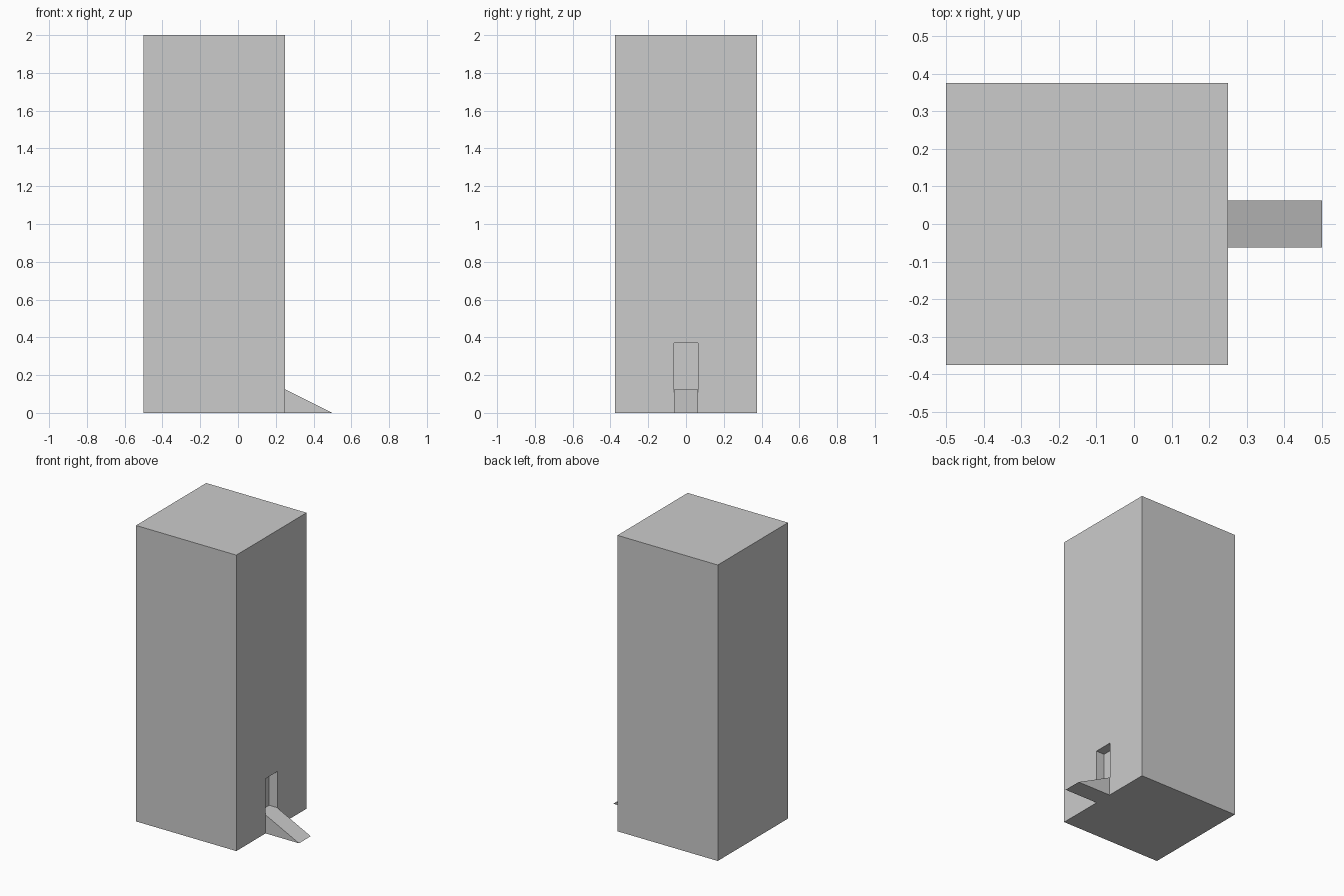
import bpy, bmesh

if "Cube" in bpy.data.objects:
    bpy.data.objects.remove(bpy.data.objects["Cube"])

HALF_W = 0.0625   # half width of doorway and ramp
FACE_X = 0.25     # wall that carries the doorway


def make_object(name, bm):
    bmesh.ops.recalc_face_normals(bm, faces=bm.faces)
    mesh = bpy.data.meshes.new(name)
    bm.to_mesh(mesh)
    bm.free()
    obj = bpy.data.objects.new(name, mesh)
    bpy.context.collection.objects.link(obj)
    return obj


def box(name, lo, hi):
    bm = bmesh.new()
    bmesh.ops.create_cube(bm, size=1)
    for v in bm.verts:
        v.co = [lo[i] if v.co[i] < 0 else hi[i] for i in range(3)]
    return make_object(name, bm)


def prism(name, profile, y0, y1):
    # Extrude an x-z profile along y
    bm = bmesh.new()
    face = bm.faces.new([bm.verts.new((x, y0, z)) for x, z in profile])
    ext = bmesh.ops.extrude_face_region(bm, geom=[face])
    for v in ext["geom"]:
        if isinstance(v, bmesh.types.BMVert):
            v.co.y = y1
    return make_object(name, bm)


# Tall tower block
tower = box("tower", (-0.5, -0.375, 0), (FACE_X, 0.375, 2))

# Shallow doorway recess cut into the right wall
cutter = box("doorway_cutter", (FACE_X - 0.0625, -HALF_W - 0.002, 0.125),
             (FACE_X + 0.1, HALF_W + 0.002, 0.37))
cutter.hide_render = True
cutter.hide_viewport = False
cutter.display_type = 'WIRE'
cut = tower.modifiers.new("doorway", 'BOOLEAN')
cut.operation = 'DIFFERENCE'
cut.solver = 'EXACT'
cut.object = cutter

# Wedge ramp leading up to the doorway
prism("ramp", [(FACE_X, 0), (0.5, 0), (FACE_X, 0.125)], -HALF_W, HALF_W)
